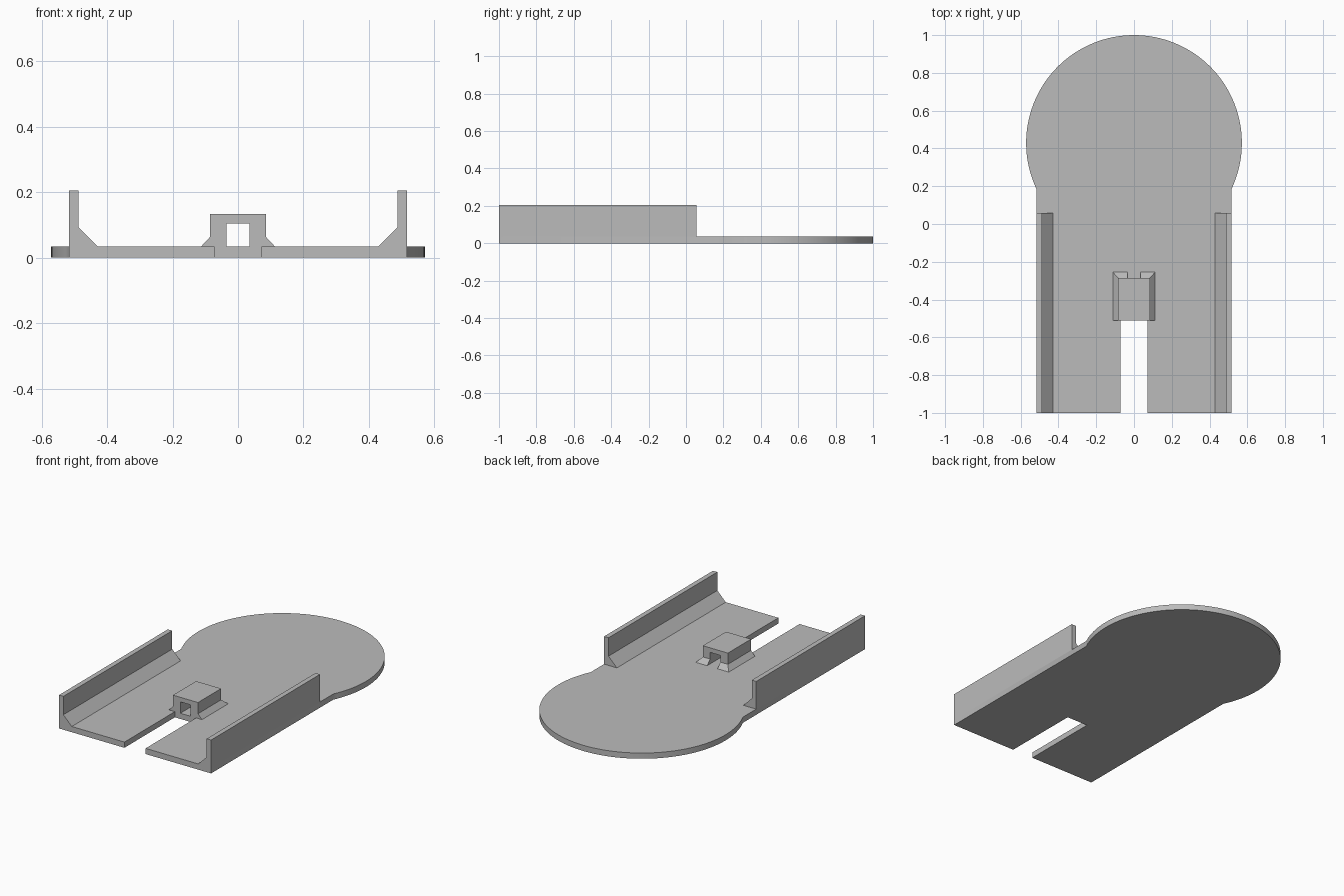
import bpy, bmesh, math

if "Cube" in bpy.data.objects:
    bpy.data.objects.remove(bpy.data.objects["Cube"])

grey = bpy.data.materials.new("plain grey")
grey.diffuse_color = (0.5, 0.5, 0.5, 1)
grey.use_nodes = True
grey.node_tree.nodes["Principled BSDF"].inputs["Base Color"].default_value = grey.diffuse_color

T = 0.035          # plate thickness
HALF = 0.517       # half width of the tray
SLOT = 0.072       # half width of the front slot


def finish(name, bm):
    bmesh.ops.recalc_face_normals(bm, faces=bm.faces)
    mesh = bpy.data.meshes.new(name)
    bm.to_mesh(mesh)
    bm.free()
    mesh.materials.append(grey)
    obj = bpy.data.objects.new(name, mesh)
    bpy.context.collection.objects.link(obj)
    return obj


def extrude(name, points, direction):
    """Solid made by sweeping a closed outline along a vector."""
    bm = bmesh.new()
    face = bm.faces.new([bm.verts.new(p) for p in points])
    result = bmesh.ops.extrude_face_region(bm, geom=[face], use_keep_orig=True)
    moved = [v for v in result["geom"] if isinstance(v, bmesh.types.BMVert)]
    bmesh.ops.translate(bm, verts=moved, vec=direction)
    return finish(name, bm)


# Base plate: round end blended into a slotted rectangular tray
R, CY = 0.571, 0.429
start = -math.acos(HALF / R)
steps = 96
arc = [(R * math.cos(a), CY + R * math.sin(a), 0)
       for a in (start + (math.pi - 2 * start) * i / steps for i in range(steps + 1))]
tray = [(-HALF, -1, 0), (-SLOT, -1, 0), (-SLOT, -0.51, 0),
        (SLOT, -0.51, 0), (SLOT, -1, 0), (HALF, -1, 0)]
base = extrude("base_plate", arc + tray, (0, 0, T))
bpy.context.view_layer.objects.active = base
base.select_set(True)
bpy.ops.object.shade_smooth_by_angle(angle=math.radians(30))

# Clip bridge: arch over a square tunnel
arch = [(-0.085, T), (-0.085, 0.133), (0.085, 0.133), (0.085, T),
        (0.035, T), (0.035, 0.105), (-0.035, 0.105), (-0.035, T)]
extrude("clip_bridge", [(x, -0.51, z) for x, z in arch], (0, 0.225, 0))

for side, s in (("left", -1), ("right", 1)):
    # Side rail with a sloped inner foot
    rail = [(HALF, T), (HALF, 0.205), (0.487, 0.205), (0.487, 0.092), (0.43, T)]
    extrude(side + "_rail", [(s * x, -1, z) for x, z in rail], (0, 1.057, 0))

    # Sloped skirt wrapping the side and back of the clip, mitred at the corner
    stations = [((0.085, -0.51), (0.112, -0.51)),
                ((0.085, -0.285), (0.112, -0.255)),
                ((0.035, -0.285), (0.035, -0.255))]
    bm = bmesh.new()
    rings = [[bm.verts.new((s * i[0], i[1], 0.064)),
              bm.verts.new((s * i[0], i[1], T)),
              bm.verts.new((s * o[0], o[1], T))] for i, o in stations]
    for a, b in zip(rings, rings[1:]):
        for k in range(3):
            n = (k + 1) % 3
            bm.faces.new((a[k], a[n], b[n], b[k]))
    bm.faces.new(rings[0])
    bm.faces.new(rings[-1])
    finish(side + "_clip_skirt", bm)
